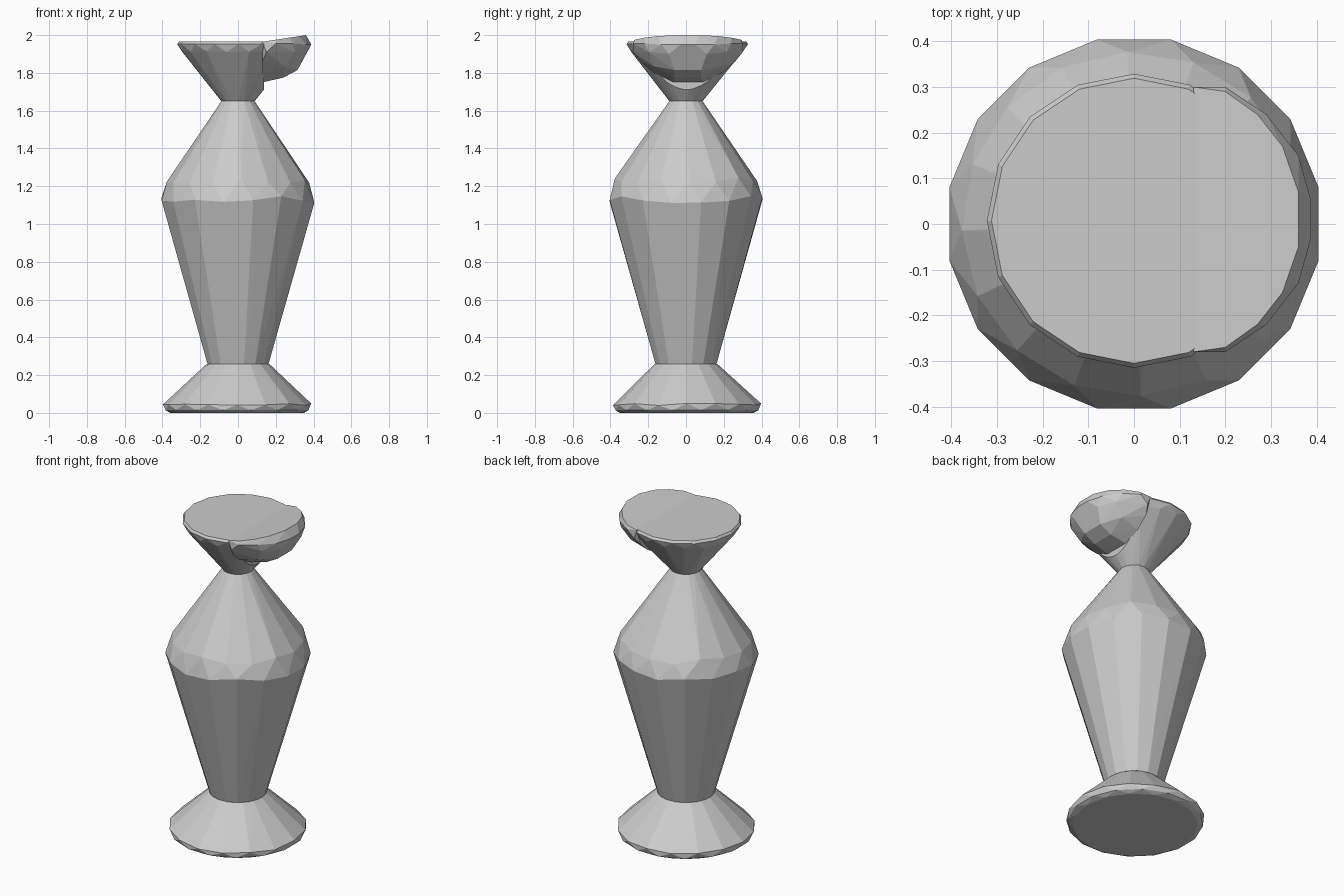
import bpy, bmesh, math, random
from mathutils import Vector

random.seed(4)
if "Cube" in bpy.data.objects:
    bpy.data.objects.remove(bpy.data.objects["Cube"], do_unlink=True)

stone = bpy.data.materials.new("plain grey")
stone.use_nodes = True
grey = (0.6, 0.6, 0.6, 1)
stone.diffuse_color = grey
stone.node_tree.nodes["Principled BSDF"].inputs["Base Color"].default_value = grey


def ring(radius, z, sides=16, turn=0.0, wobble=0.0, centre=(0, 0)):
    """Points of one polygon ring, optionally uneven in height."""
    points = []
    for i in range(sides):
        a = math.tau * (i + turn) / sides
        points.append(Vector((centre[0] + radius * math.cos(a),
                              centre[1] + radius * math.sin(a),
                              z + random.uniform(-wobble, wobble))))
    return points


def hull(name, points, cut_x=None):
    """Faceted convex solid around the points, cut flat at x = cut_x."""
    bm = bmesh.new()
    verts = [bm.verts.new(p) for p in points]
    bmesh.ops.convex_hull(bm, input=verts)
    loose = [v for v in bm.verts if not v.link_faces]
    bmesh.ops.delete(bm, geom=loose, context='VERTS')
    if cut_x is not None:
        cut = bmesh.ops.bisect_plane(bm, geom=bm.verts[:] + bm.edges[:] + bm.faces[:],
                                     plane_co=(cut_x, 0, 0), plane_no=(1, 0, 0),
                                     clear_outer=True)
        edges = [e for e in cut["geom_cut"] if isinstance(e, bmesh.types.BMEdge)]
        bmesh.ops.contextual_create(bm, geom=edges)
    bmesh.ops.dissolve_limit(bm, angle_limit=math.radians(1),
                             verts=bm.verts[:], edges=bm.edges[:])
    bmesh.ops.recalc_face_normals(bm, faces=bm.faces[:])
    mesh = bpy.data.meshes.new(name)
    bm.to_mesh(mesh)
    bm.free()
    mesh.materials.append(stone)
    obj = bpy.data.objects.new(name, mesh)
    bpy.context.collection.objects.link(obj)
    return obj


# Flared foot with a thin uneven lip
c = (-0.005, 0.005)
hull("foot", ring(0.355, 0.0, centre=c)
     + ring(0.385, 0.014, turn=0.5, centre=c)
     + ring(0.392, 0.045, wobble=0.006, centre=c)
     + ring(0.165, 0.26))

# Tapered body with a staggered shoulder
hull("body", ring(0.165, 0.26, turn=0.5)
     + ring(0.412, 1.13, turn=0.5, wobble=0.018)
     + ring(0.377, 1.235, turn=0.1, wobble=0.018)
     + ring(0.088, 1.65))

# Flared mouth, sliced where the spout joins
c = (0, 0.007)
hull("mouth", ring(0.088, 1.65)
     + ring(0.302, 1.91, turn=0.5, wobble=0.008, centre=c)
     + ring(0.322, 1.952, centre=c)
     + ring(0.312, 1.966, centre=c), cut_x=0.137)

# Spout: rim outline rising outwards, then the rounded underside
rim = [(0.13, 0.29), (0.2, 0.28), (0.27, 0.23), (0.325, 0.16), (0.36, 0.06)]
under = [(0.13, 0.08, 1.75), (0.13, 0.18, 1.8), (0.24, 0.07, 1.775),
         (0.315, 0.07, 1.815), (0.25, 0.18, 1.835), (0.13, 0.25, 1.86),
         (0.36, 0.1, 1.9), (0.3, 0.205, 1.91), (0.15, 0.29, 1.91),
         (0.388, 0.04, 1.95), (0.36, 0.14, 1.95), (0.29, 0.23, 1.955),
         (0.2, 0.29, 1.955)]
half = [(x, y, 1.965 + (x - 0.13) * 0.152) for x, y in rim] + under
hull("spout", [(x, s * y + 0.01, z) for x, y, z in half for s in (-1, 1)])
